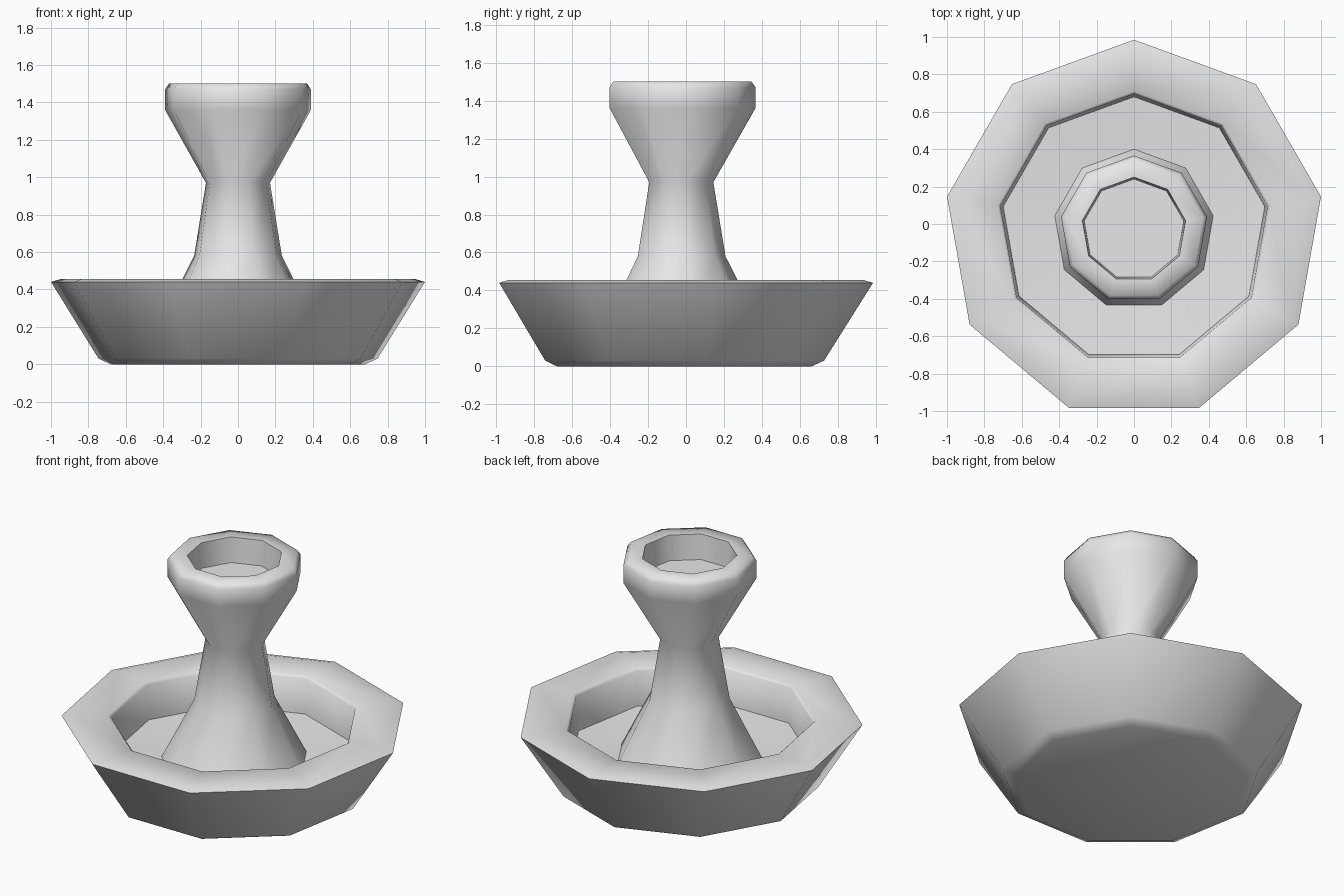
import bpy
import math

cube = bpy.data.objects.get("Cube")
if cube:
    bpy.data.objects.remove(cube, do_unlink=True)

SIDES = 9
AXIS_Y = -0.03  # odd side count: the axis sits slightly forward of the centre

stone = bpy.data.materials.new("pale_grey_stone")
stone.use_nodes = True
stone.diffuse_color = (0.8, 0.8, 0.8, 1)
stone.node_tree.nodes["Principled BSDF"].inputs["Base Color"].default_value = (0.8, 0.8, 0.8, 1)


def lathe(name, profile):
    """Turn a (radius, height) profile into a nine-sided body with capped ends."""
    verts, faces = [], []
    for radius, z in profile:
        for i in range(SIDES):
            a = math.pi / 2 + math.tau * i / SIDES
            verts.append((radius * math.cos(a), radius * math.sin(a), z))
    for ring in range(len(profile) - 1):
        low, high = ring * SIDES, (ring + 1) * SIDES
        for i in range(SIDES):
            j = (i + 1) % SIDES
            faces.append((low + i, low + j, high + j, high + i))
    faces.append(tuple(reversed(range(SIDES))))
    faces.append(tuple(range(len(verts) - SIDES, len(verts))))
    mesh = bpy.data.meshes.new(name)
    mesh.from_pydata(verts, [], faces)
    mesh.materials.append(stone)
    obj = bpy.data.objects.new(name, mesh)
    obj.location.y = AXIS_Y
    bpy.context.collection.objects.link(obj)
    bpy.ops.object.select_all(action="DESELECT")
    obj.select_set(True)
    bpy.context.view_layer.objects.active = obj
    bpy.ops.object.shade_smooth_by_angle(angle=math.radians(65))
    return obj


# One continuous body: basin, rim, floor, flared stem and hollow cup
lathe("pedestal_fountain", [
    (0.69, 0.0), (0.757, 0.03),                   # chamfered foot
    (1.015, 0.44), (0.965, 0.455),                # outer wall and rim edge
    (0.74, 0.455), (0.725, 0.44), (0.71, 0.22),   # inner rim and wall
    (0.43, 0.20),                                 # basin floor
    (0.238, 0.58), (0.174, 0.97),                 # flared stem
    (0.396, 1.36), (0.396, 1.47), (0.375, 1.5),   # cup
    (0.28, 1.5), (0.27, 1.34),                    # cup hollow
])
